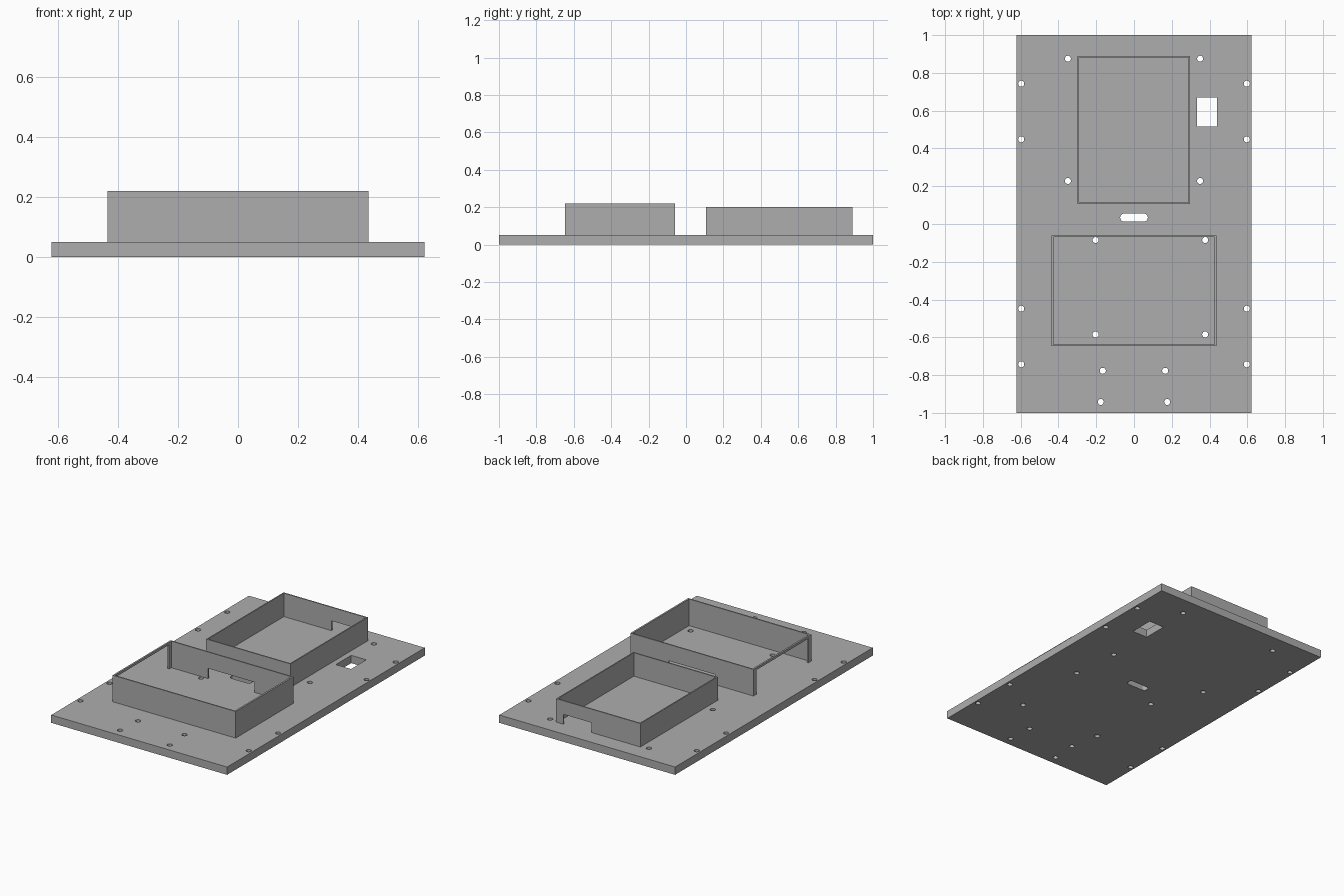
import bpy
import bmesh
from mathutils import Matrix, Vector

cube = bpy.data.objects.get("Cube")
if cube:
    bpy.data.objects.remove(cube)

grey = bpy.data.materials.new("mid grey")
grey.use_nodes = True
colour = (0.42, 0.42, 0.42, 1)
grey.diffuse_color = colour
grey.node_tree.nodes["Principled BSDF"].inputs["Base Color"].default_value = colour

BASE = 0.05
HOLE = 0.016


def finish(name, bm):
    mesh = bpy.data.meshes.new(name)
    bm.to_mesh(mesh)
    bm.free()
    mesh.materials.append(grey)
    obj = bpy.data.objects.new(name, mesh)
    bpy.context.collection.objects.link(obj)
    return obj


def add_box(bm, x0, x1, y0, y1, z0, z1):
    size = Matrix.Diagonal((x1 - x0, y1 - y0, z1 - z0, 1))
    centre = Vector((x0 + x1, y0 + y1, z0 + z1)) / 2
    bmesh.ops.create_cube(bm, size=1, matrix=Matrix.Translation(centre) @ size)


def box(name, *limits):
    bm = bmesh.new()
    add_box(bm, *limits)
    return finish(name, bm)


def add_drill(bm, x, y):
    bmesh.ops.create_cone(bm, cap_ends=True, segments=24, radius1=HOLE, radius2=HOLE,
                          depth=0.3, matrix=Matrix.Translation((x, y, 0)))


def cut(obj, cutter):
    cutter.hide_render = True
    cutter.hide_set(True)
    cutter.display_type = 'WIRE'
    mod = obj.modifiers.new(cutter.name, 'BOOLEAN')
    mod.operation = 'DIFFERENCE'
    mod.solver = 'EXACT'
    mod.object = cutter


def apply_cuts(obj):
    """Bake the cuts and drop the helper objects."""
    bpy.context.view_layer.update()
    baked = bpy.data.meshes.new_from_object(
        obj.evaluated_get(bpy.context.evaluated_depsgraph_get()))
    helpers = [m.object for m in obj.modifiers]
    obj.modifiers.clear()
    obj.data = baked
    for helper in helpers:
        bpy.data.objects.remove(helper)


# Base plate with screw holes
plate = box("base_plate", -0.623, 0.623, -1, 1, 0, BASE)
bm = bmesh.new()
for side in (-1, 1):
    for x, y in ((0.35, 0.875), (0.35, 0.228), (0.165, -0.777), (0.176, -0.942)):
        add_drill(bm, side * x, y)
    for y in (0.743, 0.448):
        add_drill(bm, side * 0.597, y)
        add_drill(bm, side * 0.597, -y)
for x in (-0.203, 0.377):
    for y in (-0.085, -0.585):
        add_drill(bm, x, y)
# Rectangular cable opening
add_box(bm, 0.333, 0.44, 0.515, 0.67, -0.1, 0.1)
cut(plate, finish("hole_cutter", bm))

# Rounded cable slot
bm = bmesh.new()
bmesh.ops.create_cone(bm, cap_ends=True, segments=32, radius1=0.022, radius2=0.022,
                      depth=0.3)
for v in bm.verts:
    if abs(v.co.x) > 0.001:
        v.co.x += 0.051 if v.co.x > 0 else -0.051
    v.co.y += 0.034
cut(plate, finish("slot_cutter", bm))
apply_cuts(plate)


def tray(name, x0, x1, y0, y1, top, wall_x, wall_y, openings):
    """Rectangular wall frame with openings cut through its sides."""
    frame = box(name, x0, x1, y0, y1, BASE, top)
    cut(frame, box("inner_cutter", x0 + wall_x, x1 - wall_x,
                   y0 + wall_y, y1 - wall_y, 0, 1))
    for limits in openings:
        cut(frame, box("opening_cutter", *limits))
    apply_cuts(frame)


# Front frame: open left side under a thin rail, cable notch in the back wall
tray("front_frame", -0.436, 0.436, -0.646, -0.06, 0.22, 0.011, 0.008, (
    (-0.5, -0.4, -0.615, -0.09, 0, 0.205),
    (-0.165, 0.165, -0.1, 0, 0, 0.115)))

# Rear frame: cable notch in the back wall
tray("rear_frame", -0.3, 0.297, 0.107, 0.89, 0.2, 0.008, 0.008, (
    (0.045, 0.246, 0.85, 0.95, 0, 0.113),))
